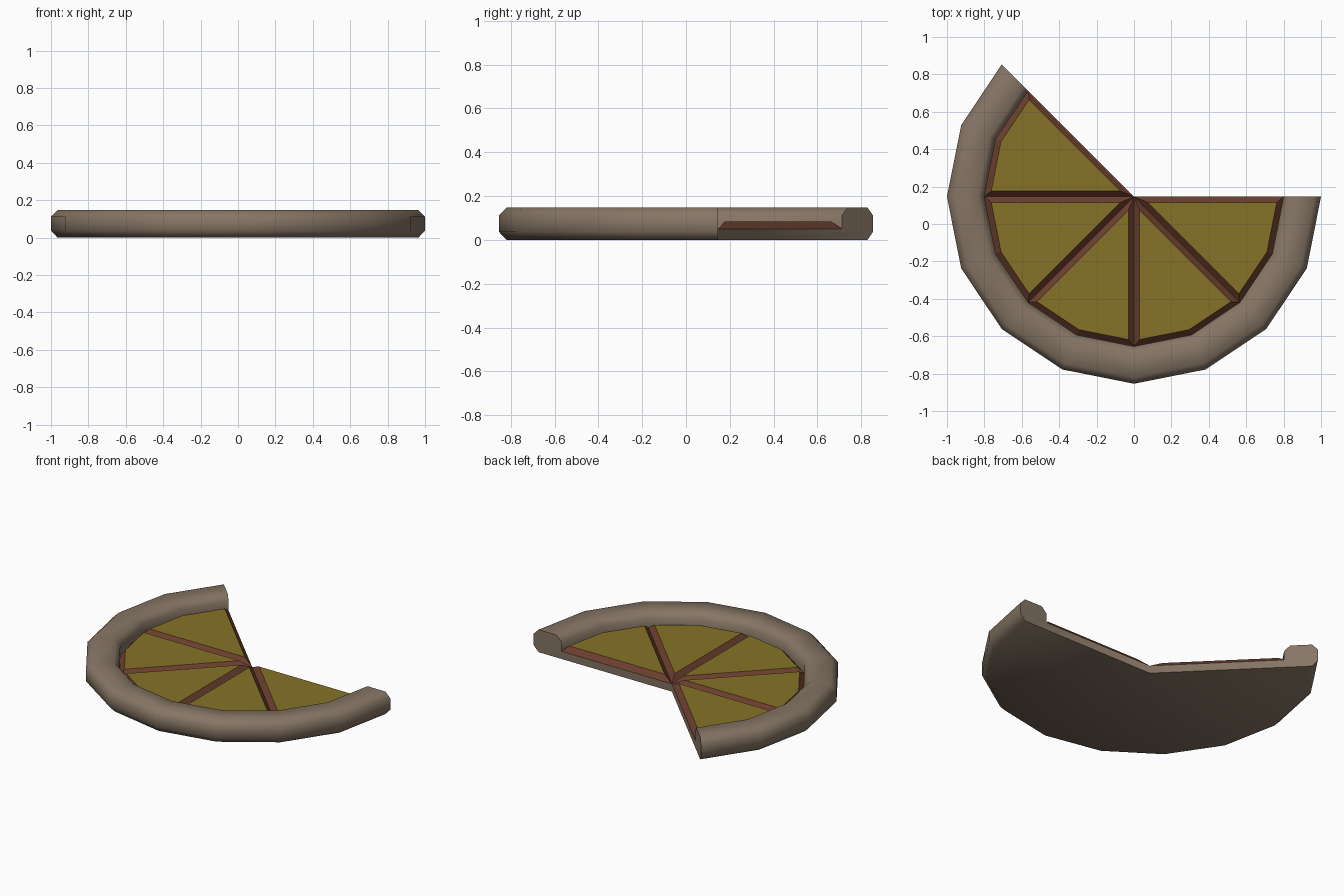
import bpy, bmesh
from math import sin, cos, radians

if "Cube" in bpy.data.objects:
    bpy.data.objects.remove(bpy.data.objects["Cube"])

CY = 0.146          # y of the disc centre
STEP = 22.5         # 16-sided disc
START, SEGS = 135, 10


def material(name, rgb):
    m = bpy.data.materials.new(name)
    m.diffuse_color = (*rgb, 1)
    m.use_nodes = True
    m.node_tree.nodes["Principled BSDF"].inputs["Base Color"].default_value = m.diffuse_color
    return m


def polar(r, deg, z):
    return (r * cos(radians(deg)), CY + r * sin(radians(deg)), z)


def finish(bm, name, mats):
    me = bpy.data.meshes.new(name)
    bm.to_mesh(me)
    bm.free()
    ob = bpy.data.objects.new(name, me)
    bpy.context.collection.objects.link(ob)
    for m in mats:
        me.materials.append(m)
    return ob


tan = material("crust_tan", (0.24, 0.18, 0.13))
red = material("sauce_red", (0.15, 0.05, 0.028))
yellow = material("filling_yellow", (0.24, 0.17, 0.02))

# Base and raised rim: one profile swept around five eighths of a circle
profile = [(0, 0.05), (0.8, 0.05), (0.8, 0.112), (0.835, 0.147), (0.965, 0.147),
           (1, 0.112), (1, 0.037), (0.965, 0), (0, 0)]
bm = bmesh.new()
rings = [[bm.verts.new(polar(r, START + i * STEP, z)) for r, z in profile]
         for i in range(SEGS + 1)]
for a, b in zip(rings, rings[1:]):
    for k in range(len(profile) - 1):
        bm.faces.new((a[k], b[k], b[k + 1], a[k + 1]))
bm.faces.new(rings[0])
bm.faces.new(rings[-1][::-1])
bmesh.ops.remove_doubles(bm, verts=bm.verts, dist=1e-4)
bmesh.ops.recalc_face_normals(bm, faces=bm.faces)
crust = finish(bm, "crust_base", [tan])
bpy.context.view_layer.objects.active = crust
crust.select_set(True)
bpy.ops.object.shade_smooth_by_angle(angle=radians(50))
crust.select_set(False)

# Five wedges: red sloping borders around a raised yellow top
for s in range(SEGS // 2):
    a = START + s * 2 * STEP
    bm = bmesh.new()
    pts = [polar(0, 0, 0.05)] + [polar(0.8, a + k * STEP, 0.05) for k in range(3)]
    top = bm.faces.new([bm.verts.new(p) for p in pts])
    bm.normal_update()
    bmesh.ops.inset_region(bm, faces=[top], thickness=0.03, depth=0.033,
                           use_boundary=True, use_even_offset=True)
    bm.normal_update()
    for f in bm.faces:
        f.material_index = 1 if f.normal.z > 0.99 else 0
    finish(bm, f"wedge_{s + 1}", [red, yellow])
